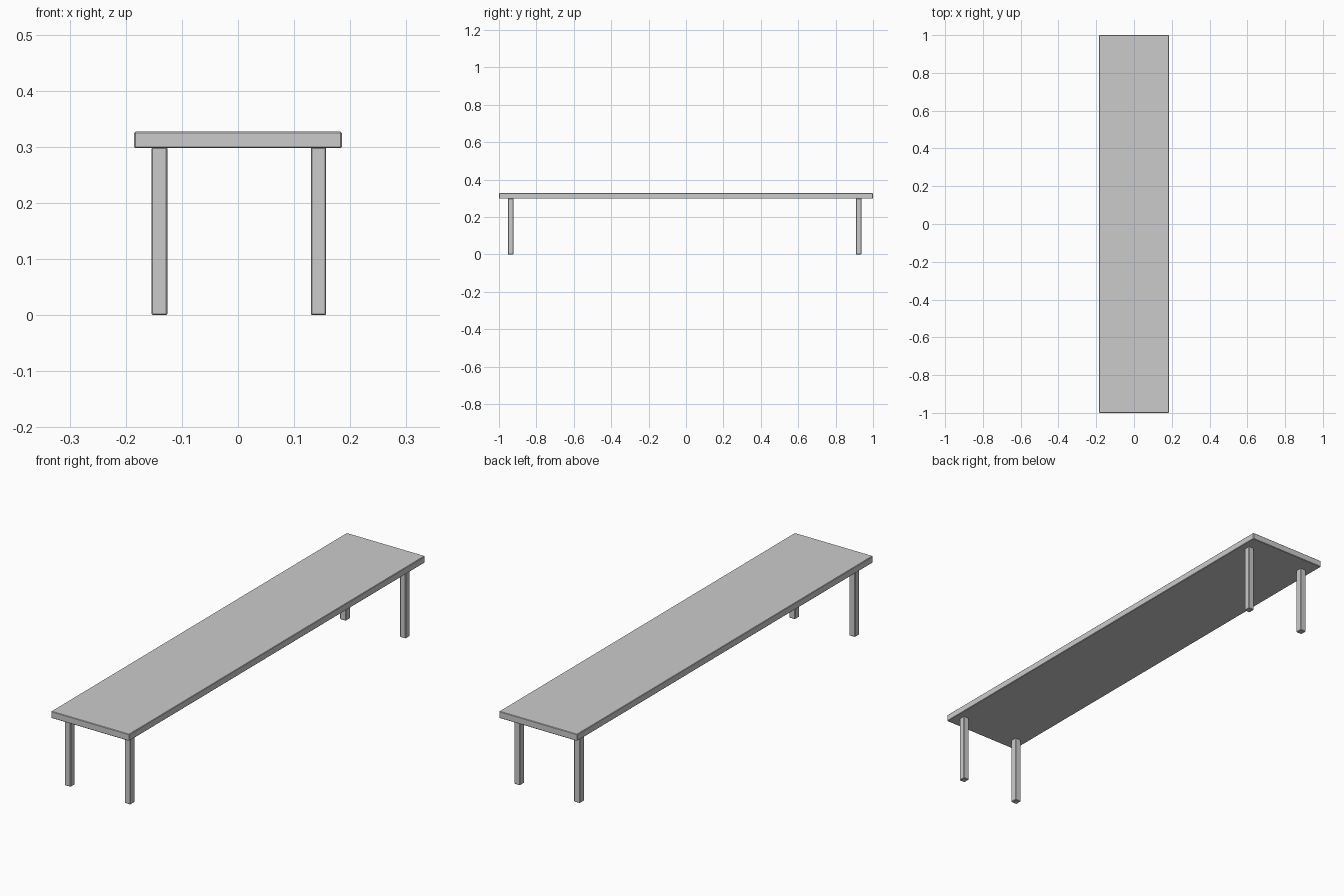
import bpy

if "Cube" in bpy.data.objects:
    bpy.data.objects.remove(bpy.data.objects["Cube"])


def box(name, lo, hi, bevel):
    """Box between two corners with slightly eased edges."""
    bpy.ops.mesh.primitive_cube_add(size=1, location=[(a + b) / 2 for a, b in zip(lo, hi)])
    ob = bpy.context.object
    ob.name = name
    ob.scale = [b - a for a, b in zip(lo, hi)]
    bpy.ops.object.transform_apply(location=False, rotation=False, scale=True)
    mod = ob.modifiers.new("eased_edges", 'BEVEL')
    mod.width = bevel
    mod.segments = 1
    return ob


# Long flat top
box("bench_top", (-0.185, -1.0, 0.298), (0.185, 1.0, 0.327), 0.002)

# Four square legs, one near each corner
for side, x0, x1 in (("left", -0.154, -0.126), ("right", 0.130, 0.157)):
    for end, y0, y1 in (("front", -0.952, -0.923), ("back", 0.909, 0.938)):
        box(f"{end}_{side}_leg", (x0, y0, 0.0), (x1, y1, 0.299), 0.002)
